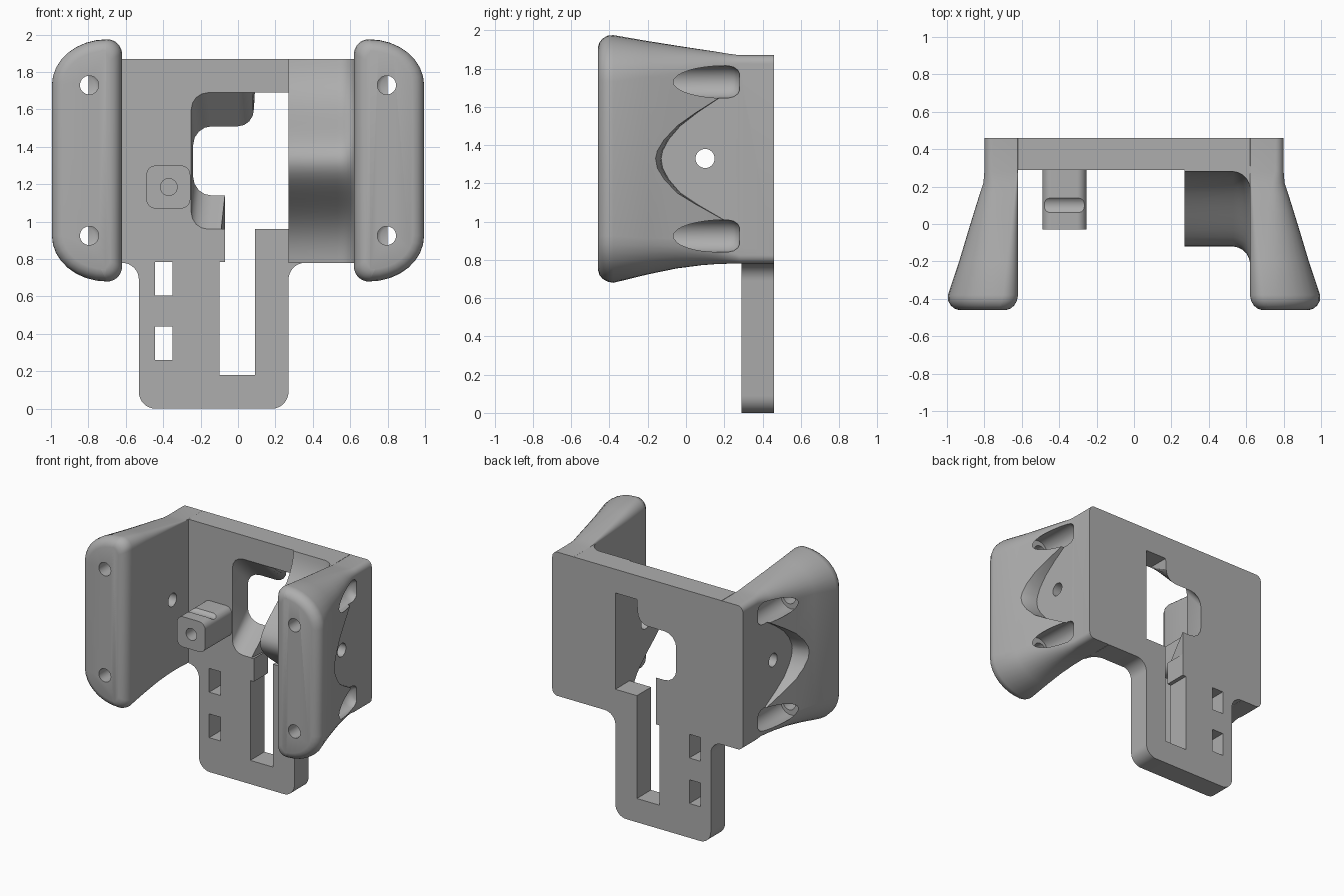
import bpy, bmesh
from math import sin, cos, radians, exp

if "Cube" in bpy.data.objects:
    bpy.data.objects.remove(bpy.data.objects["Cube"])

grey = bpy.data.materials.new("plain grey")
grey.use_nodes = True
grey.diffuse_color = (0.42, 0.42, 0.42, 1)
grey.node_tree.nodes["Principled BSDF"].inputs["Base Color"].default_value = (0.42, 0.42, 0.42, 1)


def loft(name, rings):
    """Closed solid through matching rings of 3D points."""
    bm = bmesh.new()
    loops = [[bm.verts.new(p) for p in ring] for ring in rings]
    n = len(loops[0])
    for a, b in zip(loops, loops[1:]):
        for i in range(n):
            j = (i + 1) % n
            bm.faces.new((a[i], a[j], b[j], b[i]))
    bm.faces.new(loops[0])
    bm.faces.new(loops[-1])
    bmesh.ops.recalc_face_normals(bm, faces=bm.faces)
    mesh = bpy.data.meshes.new(name)
    bm.to_mesh(mesh)
    bm.free()
    mesh.materials.append(grey)
    ob = bpy.data.objects.new(name, mesh)
    bpy.context.collection.objects.link(ob)
    return ob


def along_y(name, outline, y0, y1):
    return loft(name, [[(x, y, z) for x, z in outline] for y in (y0, y1)])


def arc(cx, cz, rx, rz, a0, a1, n=8):
    angles = [radians(a0 + (a1 - a0) * i / n) for i in range(n + 1)]
    return [(cx + rx * cos(a), cz + rz * sin(a)) for a in angles]


def circle(cx, cz, r, n=32):
    return arc(cx, cz, r, r, 0, 360, n)[:-1]


def box(x0, x1, z0, z1):
    return [(x0, z0), (x1, z0), (x1, z1), (x0, z1)]


def rounded(x0, x1, z0, z1, inner, outer):
    """Rectangle whose x0 and x1 corners have elliptical radii."""
    (ix, iz), (ox, oz) = inner, outer
    return (arc(x1 - ox, z1 - oz, ox, oz, 0, 90) + arc(x0 + ix, z1 - iz, ix, iz, 90, 180)
            + arc(x0 + ix, z0 + iz, ix, iz, 180, 270) + arc(x1 - ox, z0 + oz, ox, oz, 270, 360))


def cut(target, *cutters):
    bpy.context.view_layer.objects.active = target
    for c in cutters:
        c.hide_render = True
        mod = target.modifiers.new("cut", 'BOOLEAN')
        mod.operation = 'DIFFERENCE'
        mod.solver = 'EXACT'
        mod.object = c
        bpy.ops.object.modifier_apply(modifier=mod.name)
        bpy.data.objects.remove(c)


def cross_hole():
    return loft("cutter", [[(x, y, z) for y, z in circle(0.1, 1.33, 0.05)] for x in (-1.2, 1.2)])


BACK, FACE = 0.46, 0.29
BOTTOM, TOP, INNER = 0.78, 1.87, 0.62
parts = []

# Back plate with its lower tongue
outline = [(INNER, TOP), (-INNER, TOP), (-INNER, BOTTOM)]
outline += arc(-0.62, 0.69, 0.09, 0.09, 90, 0)[1:]
outline += arc(-0.44, 0.09, 0.09, 0.09, 180, 270)
outline += arc(0.18, 0.09, 0.09, 0.09, 270, 360)
outline += arc(0.36, 0.69, 0.09, 0.09, 180, 90) + [(INNER, BOTTOM)]
plate = along_y("back_plate", outline, FACE, BACK)
parts.append(plate)

# Window that narrows towards the back
window_back = ([(0.27, 1.69), (0.09, 1.69)] + arc(0, 1.6, 0.085, 0.09, 0, -90, 4)
               + arc(-0.14, 1.41, 0.10, 0.10, 90, 180, 4)
               + arc(-0.14, 1.24, 0.10, 0.10, 180, 270, 4)
               + [(-0.07, 1.14), (-0.07, 0.96), (0.27, 0.96)])
window_front = ([(0.27, 1.69), (0.09, 1.69)] + [(0.08 - 0.02 * i, 1.69) for i in range(5)]
                + arc(-0.16, 1.60, 0.09, 0.09, 90, 180, 4)
                + arc(-0.16, 1.05, 0.09, 0.09, 180, 270, 4)
                + [(-0.09, 0.96), (-0.07, 0.96), (0.27, 0.96)])
rings = [(FACE - 0.02, window_front), (FACE, window_front), (BACK, window_back), (BACK + 0.02, window_back)]
window = loft("cutter", [[(x, y, z) for x, z in ring] for y, ring in rings])
slots = [box(-0.10, 0.09, 0.18, 0.785), box(-0.07, 0.09, 0.7, 1.0),
         box(-0.445, -0.35, 0.605, 0.785), box(-0.445, -0.35, 0.26, 0.44)]
cut(plate, window, *[along_y("cutter", s, 0.2, 0.6) for s in slots])

# Flared side wings: y, outer x, low z, high z, rounding amount, edge inset
stations = [
    (0.46, 0.80, 0.78, 1.87, 0.0, 0), (0.28, 0.80, 0.78, 1.87, 0.0, 0),
    (0.22, 0.805, 0.78, 1.878, 0.08, 0), (0.16, 0.825, 0.778, 1.888, 0.18, 0),
    (0.08, 0.85, 0.772, 1.90, 0.3, 0), (-0.05, 0.89, 0.755, 1.92, 0.5, 0),
    (-0.2, 0.935, 0.724, 1.944, 0.72, 0), (-0.38, 0.995, 0.68, 1.975, 1.0, 0),
    (-0.41, 1.0, 0.68, 1.978, 1.0, 0.006), (-0.435, 1.0, 0.68, 1.978, 1.0, 0.02),
    (-0.452, 1.0, 0.68, 1.978, 1.0, 0.04), (-0.46, 1.0, 0.68, 1.978, 1.0, 0.065)]
# Curved side recess outline as (y, z)
recess = [(0.30, 1.72), (0.18, 1.65), (0.06, 1.57), (-0.03, 1.50), (-0.09, 1.43), (-0.122, 1.37),
          (-0.13, 1.33), (-0.122, 1.28), (-0.09, 1.22), (-0.03, 1.15), (0.06, 1.09), (0.18, 1.02), (0.30, 0.95)]

for side, label in ((1, "left"), (-1, "right")):
    rings = []
    for y, xo, lo, hi, t, d in stations:
        inner = (0.004 + 0.076 * t - d * 0.5, 0.004 + 0.076 * t - d * 0.5)
        outer = (0.045 + 0.25 * t - d, 0.045 + 0.2 * t - d)
        section = rounded(INNER + d, xo - d, lo + d, hi - d, inner, outer)
        if t == 0:
            section = rounded(INNER, xo, lo, hi, (0.004, 0.004), (0.045, 0.045))
        rings.append([(side * x, y, z) for x, z in section])
    wing = loft(label + "_wing", rings)
    parts.append(wing)
    cutters = [loft("cutter", [[(side * x, y - shift, z) for y, z in recess]
                               for x, shift in ((0.8005, 0), (0.85, 0.006), (0.9, 0.02), (1.1, 0.1))])]
    for z in (0.925, 1.73):
        cutters.append(along_y("cutter", circle(side * 0.795, z, 0.05), -0.6, 0.1))
        cutters.append(loft("cutter", [[(x, y, h) for x, h in circle(side * 0.81, z, r)]
                                       for y, r in ((-0.1, 0.085), (0.22, 0.085), (0.25, 0.078),
                                                    (0.27, 0.064), (0.28, 0.045))]))
    cut(wing, cross_hole(), *cutters)

# Curved inner bulge, blended into the left wing
heights = [BOTTOM + (TOP - BOTTOM) * i / 32 for i in range(33)]
rings = []
for x, blend in ((0.27, 0), (0.53, 0), (0.555, 0.005), (0.58, 0.018), (0.60, 0.036), (0.613, 0.06), (0.622, 0.09)):
    ring = [(x, FACE - 0.41 * exp(-((z - 1.325) / 0.28) ** 2) - blend, z) for z in heights]
    rings.append(ring + [(x, 0.31, TOP), (x, 0.31, BOTTOM)])
bulge = loft("inner_bulge", rings)
cut(bulge, cross_hole())
parts.append(bulge)

# Small square peg with a blind hole
peg = along_y("peg", rounded(-0.49, -0.255, 1.07, 1.30, (0.05, 0.05), (0.05, 0.05)), -0.03, 0.30)
cut(peg, along_y("cutter", circle(-0.37, 1.185, 0.045), -0.1, 0.2), cross_hole())
parts.append(peg)

# Smooth the curved faces and keep the edges crisp
bpy.ops.object.select_all(action='DESELECT')
for ob in parts:
    ob.select_set(True)
bpy.context.view_layer.objects.active = plate
bpy.ops.object.shade_smooth_by_angle(angle=radians(32))
